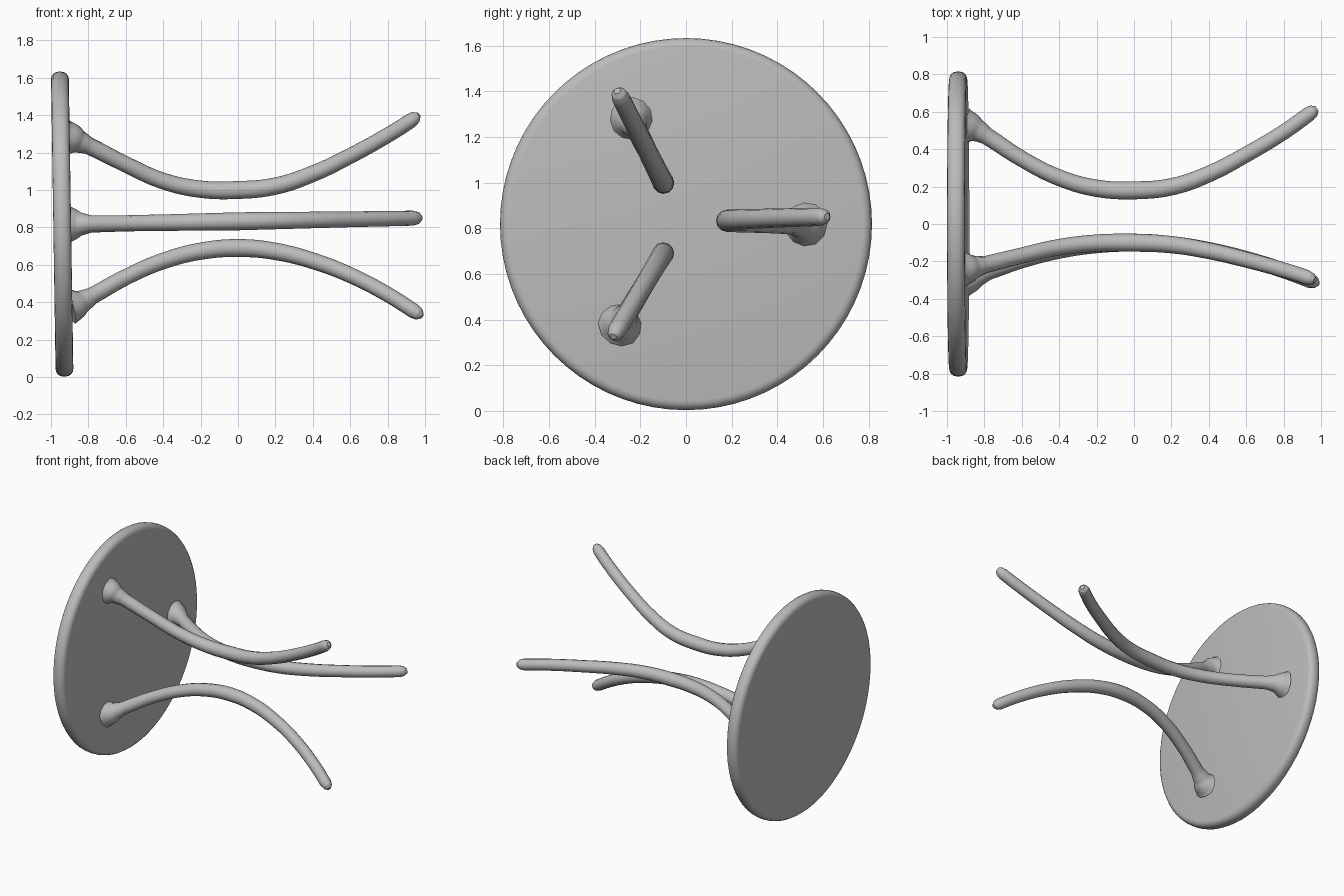
import bpy, math

if "Cube" in bpy.data.objects:
    bpy.data.objects.remove(bpy.data.objects["Cube"], do_unlink=True)

# Single plain grey
grey = bpy.data.materials.new("plain grey")
grey.use_nodes = True
colour = (0.5, 0.5, 0.5, 1)
grey.diffuse_color = colour
grey.node_tree.nodes["Principled BSDF"].inputs["Base Color"].default_value = colour


def activate(obj):
    bpy.ops.object.select_all(action='DESELECT')
    obj.select_set(True)
    bpy.context.view_layer.objects.active = obj


# Seat: thick round disc standing on its rim, leaning very slightly
bpy.ops.mesh.primitive_cylinder_add(
    vertices=72, radius=0.815, depth=0.095,
    location=(-0.94, 0, 0.818), rotation=(0, math.pi / 2 - 0.0155, 0))
seat = bpy.context.object
seat.name = "seat"
seat.data.materials.append(grey)
rim = seat.modifiers.new("rounded rim", 'BEVEL')
rim.width = 0.04
rim.segments = 4
rim.limit_method = 'ANGLE'
rim.angle_limit = math.radians(40)
activate(seat)
bpy.ops.object.modifier_apply(modifier=rim.name)
bpy.ops.object.shade_smooth_by_angle(angle=math.radians(40))


def make_leg(name, path):
    """Bowed round leg; path rows are (x, y, z, radius)."""
    curve = bpy.data.curves.new(name, 'CURVE')
    curve.dimensions = '3D'
    curve.bevel_depth = 1.0
    curve.bevel_resolution = 4
    curve.resolution_u = 5
    curve.use_fill_caps = True
    spline = curve.splines.new('BEZIER')
    spline.bezier_points.add(len(path) - 1)
    for point, (x, y, z, r) in zip(spline.bezier_points, path):
        point.co = (x, y, z)
        point.radius = r
        point.handle_left_type = point.handle_right_type = 'AUTO'
    leg = bpy.data.objects.new(name, curve)
    bpy.context.collection.objects.link(leg)
    activate(leg)
    bpy.ops.object.convert(target='MESH')
    leg = bpy.context.object
    leg.data.materials.clear()
    leg.data.materials.append(grey)
    bpy.ops.object.shade_smooth_by_angle(angle=math.radians(50))


# Shared stations along each leg, with a flared root and a rounded tip
stations = [-0.91, -0.875, -0.84, -0.79, -0.6, -0.4, -0.2, 0, 0.2, 0.4, 0.6, 0.8]
radii = [0.10, 0.082, 0.060, 0.046, 0.043, 0.044, 0.046, 0.048, 0.046, 0.044, 0.042, 0.041]
tip = [(0.93, 0.040), (0.955, 0.033), (0.972, 0.015)]
xs = stations + [x for x, r in tip]
rs = radii + [r for x, r in tip]

upper_z = [1.275, 1.27, 1.257, 1.235, 1.14, 1.05, 1.005, 1.0, 1.02, 1.085,
           1.18, 1.29, 1.372, 1.39, 1.402]
lower_z = [0.38, 0.39, 0.407, 0.435, 0.54, 0.625, 0.675, 0.69, 0.67, 0.618,
           0.54, 0.435, 0.352, 0.336, 0.325]
side_y = [0.52, 0.512, 0.498, 0.468, 0.345, 0.245, 0.19, 0.18, 0.20, 0.27,
          0.375, 0.495, 0.588, 0.606, 0.618]

# Each leg bows within its own plane
make_leg("upper_leg", [(x - 0.005, -0.10 - 0.5 * (z - 1.0), z, r)
                       for x, z, r in zip(xs, upper_z, rs)])
make_leg("lower_leg", [(x + 0.012, -0.10 - 0.6 * (0.69 - z), z, r)
                       for x, z, r in zip(xs, lower_z, rs)])
make_leg("side_leg", [(x + 0.006, y, 0.833 + 0.018 * x, r)
                      for x, y, r in zip(xs, side_y, rs)])
